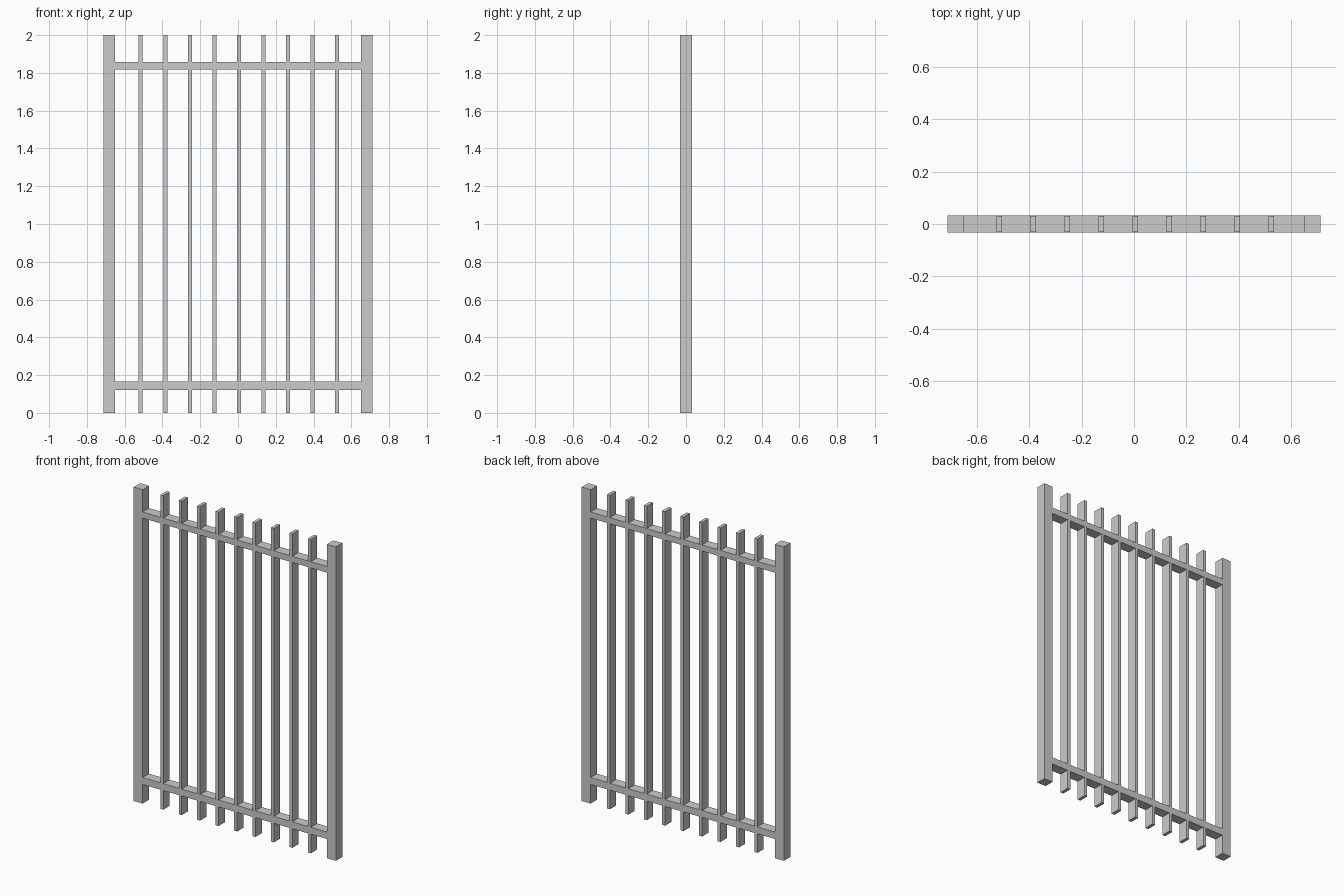
import bpy

if "Cube" in bpy.data.objects:
    bpy.data.objects.remove(bpy.data.objects["Cube"])

DEPTH = 0.064


def box(name, x0, x1, z0, z1, depth=DEPTH):
    """Axis-aligned box centred on y = 0, with its size baked into the mesh."""
    bpy.ops.mesh.primitive_cube_add(
        size=1, location=((x0 + x1) / 2, 0, (z0 + z1) / 2))
    ob = bpy.context.object
    ob.name = name
    ob.scale = (x1 - x0, depth, z1 - z0)
    bpy.ops.object.transform_apply(location=False, rotation=False, scale=True)
    return ob


# Square end posts
POST_OUT, POST_IN = 0.713, 0.65
box("post_left", -POST_OUT, -POST_IN, 0, 2)
box("post_right", POST_IN, POST_OUT, 0, 2)

# Horizontal rails between the posts
box("rail_bottom", -POST_IN, POST_IN, 0.122, 0.166)
box("rail_top", -POST_IN, POST_IN, 1.819, 1.858)

# Nine evenly spaced flat bars, a hair thinner than the rails
BAR_W, SPACING, OFFSET = 0.021, 0.13, 0.005
for i in range(9):
    x = OFFSET + (i - 4) * SPACING
    box(f"bar_{i + 1}", x - BAR_W / 2, x + BAR_W / 2, 0, 2, DEPTH - 0.001)
